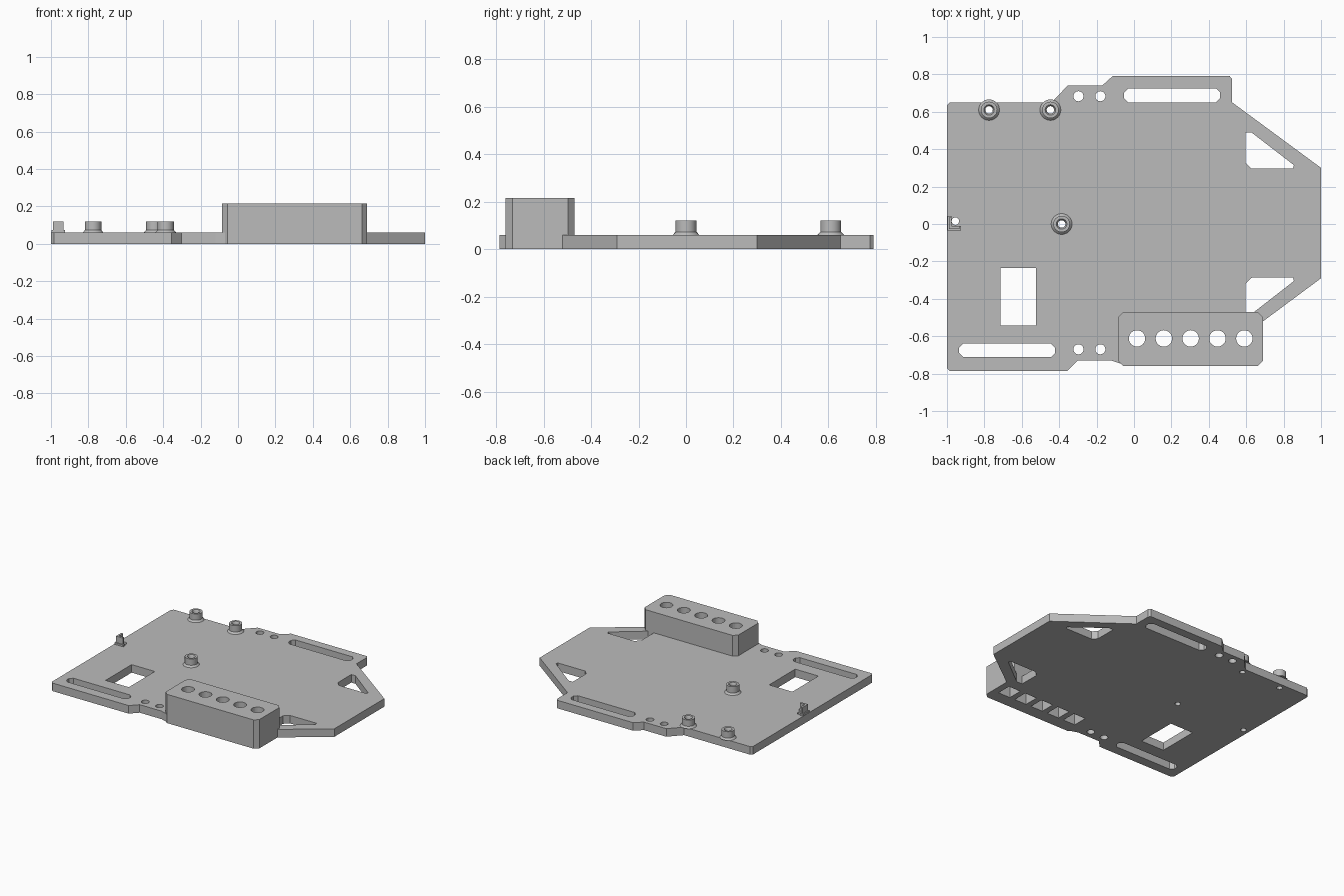
import bpy, bmesh, math

if "Cube" in bpy.data.objects:
    bpy.data.objects.remove(bpy.data.objects["Cube"])

T = 0.06          # plate thickness
TOP = 0.12        # top of the standoffs

grey = bpy.data.materials.new("plain grey")
grey.diffuse_color = (0.5, 0.5, 0.5, 1)
grey.use_nodes = True
grey.node_tree.nodes["Principled BSDF"].inputs["Base Color"].default_value = grey.diffuse_color


def finish(name, bm):
    bmesh.ops.recalc_face_normals(bm, faces=bm.faces)
    me = bpy.data.meshes.new(name)
    bm.to_mesh(me)
    bm.free()
    me.materials.append(grey)
    ob = bpy.data.objects.new(name, me)
    bpy.context.collection.objects.link(ob)
    return ob


def prism(name, pts, z0, z1):
    """Extrude a flat outline from z0 to z1."""
    bm = bmesh.new()
    face = bm.faces.new([bm.verts.new((x, y, z0)) for x, y in pts])
    ext = bmesh.ops.extrude_face_region(bm, geom=[face])
    for v in ext["geom"]:
        if isinstance(v, bmesh.types.BMVert):
            v.co.z = z1
    return finish(name, bm)


def ring(x, y, r, n=24):
    return [(x + r * math.cos(2 * math.pi * i / n),
             y + r * math.sin(2 * math.pi * i / n)) for i in range(n)]


def rect(x0, x1, y0, y1, c=0.0):
    """Rectangle outline with optional corner chamfer."""
    if not c:
        return [(x0, y0), (x1, y0), (x1, y1), (x0, y1)]
    return [(x0 + c, y0), (x1 - c, y0), (x1, y0 + c), (x1, y1 - c),
            (x1 - c, y1), (x0 + c, y1), (x0, y1 - c), (x0, y0 + c)]


def combine(target, tool, op):
    m = target.modifiers.new(op, "BOOLEAN")
    m.operation, m.solver, m.object = op, "EXACT", tool
    bpy.context.view_layer.objects.active = target
    bpy.ops.object.modifier_apply(modifier=m.name)
    bpy.data.objects.remove(tool)


def cut(target, pts, z0=-0.1, z1=0.4):
    combine(target, prism("cutter", pts, z0, z1), "DIFFERENCE")


# Base plate outline
plate = prism("base_plate", [
    (-1, -0.77), (-0.985, -0.785), (-0.355, -0.785), (-0.302, -0.73),
    (-0.12, -0.73), (-0.06, -0.75), (0.6, -0.75), (0.65, -0.55), (1, -0.29),
    (1, 0.3), (0.525, 0.65), (0.525, 0.775), (0.512, 0.79), (-0.115, 0.79),
    (-0.17, 0.74), (-0.355, 0.74), (-0.44, 0.65), (-0.985, 0.65),
    (-1, 0.635)], 0, T)

# Triangular openings at the tapered end
cut(plate, [(0.595, 0.33), (0.625, 0.298), (0.85, 0.298), (0.855, 0.315),
            (0.63, 0.488), (0.595, 0.488)])
cut(plate, [(0.595, -0.32), (0.63, -0.287), (0.85, -0.287), (0.855, -0.305),
            (0.63, -0.48), (0.595, -0.48)])

# Rectangular window, two long slots and bolt holes
cut(plate, rect(-0.715, -0.523, -0.543, -0.235))
cut(plate, rect(-0.053, 0.46, 0.65, 0.725, 0.022))
cut(plate, rect(-0.935, -0.422, -0.712, -0.64, 0.022))
for x in (-0.297, -0.18):
    for y in (0.683, -0.67):
        cut(plate, ring(x, y, 0.027))

# Raised block with five holes opening into pockets underneath
combine(plate, prism("block", rect(-0.085, 0.69, -0.76, -0.47, 0.028),
                     0, 0.215), "UNION")
for i in range(5):
    x = 0.016 + i * 0.1435
    cut(plate, ring(x, -0.612, 0.044))
    cut(plate, rect(x - 0.05, x + 0.05, -0.665, -0.555), -0.1, 0.14)

# Small through holes below the standoffs and clip
posts = [(-0.775, 0.61), (-0.447, 0.61), (-0.387, 0)]
for x, y in posts:
    cut(plate, ring(x, y, 0.02))
cut(plate, ring(-0.955, 0.015, 0.02))
plate.name = "base_plate_with_block"

# Standoffs: flared foot, straight tube, countersunk bore
profile = [(0.02, T), (0.056, T), (0.044, T + 0.013), (0.044, TOP),
           (0.028, TOP), (0.02, TOP - 0.015)]
for k, (x, y) in enumerate(posts):
    bm = bmesh.new()
    loops = [[bm.verts.new((px, py, z)) for px, py in ring(x, y, r)]
             for r, z in profile]
    for a, b in zip(loops, loops[1:] + loops[:1]):
        for i in range(24):
            j = (i + 1) % 24
            bm.faces.new((a[i], a[j], b[j], b[i]))
    post = finish("standoff_%d" % (k + 1), bm)
    bpy.ops.object.select_all(action="DESELECT")
    post.select_set(True)
    bpy.context.view_layer.objects.active = post
    bpy.ops.object.shade_smooth_by_angle(angle=math.radians(30))

# Corner clip at the edge: L-shaped foot and taller L-shaped wall
for name, g, z0, z1 in (("clip_foot", 0.008, T, T + 0.013),
                        ("clip_wall", 0.0, T + 0.013, TOP)):
    prism(name, [(-0.99 - g, -0.027 - g), (-0.933 + g, -0.027 - g),
                 (-0.933 + g, -0.012), (-0.975, -0.012),
                 (-0.975, 0.036 + g), (-0.99 - g, 0.036 + g)], z0, z1)
